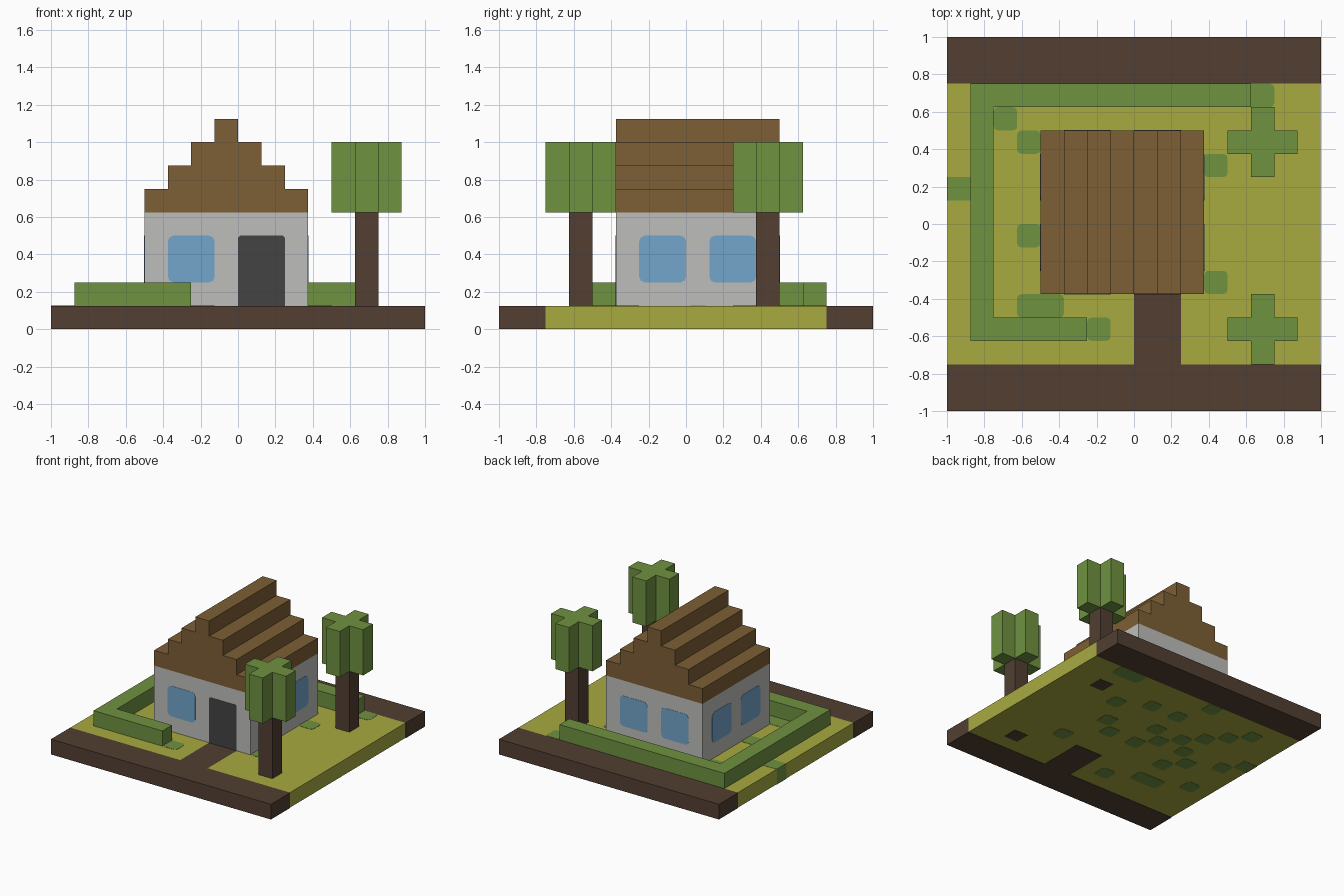
import bpy, bmesh

cube = bpy.data.objects.get("Cube")
if cube:
    bpy.data.objects.remove(cube, do_unlink=True)

U = 0.125    # block size
P = 0.002    # thickness of painted details


def material(name, rgb):
    lin = [(c / 255 / 12.92) if c < 11 else ((c / 255 + 0.055) / 1.055) ** 2.4 for c in rgb]
    m = bpy.data.materials.new(name)
    m.use_nodes = True
    m.diffuse_color = (*lin, 1)
    bsdf = m.node_tree.nodes["Principled BSDF"]
    bsdf.inputs["Base Color"].default_value = (*lin, 1)
    bsdf.inputs["Roughness"].default_value = 0.9
    return m


SOIL = material("soil brown", (82, 63, 50))
ROOF = material("roof brown", (125, 95, 53))
GRASS = material("grass yellow green", (168, 170, 64))
LEAF = material("leaf green", (112, 146, 64))
WALL = material("wall grey", (190, 190, 188))
GLASS = material("window blue", (115, 166, 204))
DOOR = material("door charcoal", (68, 68, 68))


def prism(name, outline, axis, lo, hi, mat):
    """Extrude a 2D outline along an axis from lo to hi."""
    place = {"x": lambda a, b: (lo, a, b),
             "y": lambda a, b: (a, lo, b),
             "z": lambda a, b: (a, b, lo)}[axis]
    bm = bmesh.new()
    face = bm.faces.new([bm.verts.new(place(a, b)) for a, b in outline])
    out = bmesh.ops.extrude_face_region(bm, geom=[face])
    shift = [(hi - lo) if axis == k else 0 for k in "xyz"]
    bmesh.ops.translate(bm, vec=shift,
                        verts=[g for g in out["geom"] if isinstance(g, bmesh.types.BMVert)])
    bmesh.ops.recalc_face_normals(bm, faces=bm.faces)
    mesh = bpy.data.meshes.new(name)
    bm.to_mesh(mesh)
    bm.free()
    mesh.materials.append(mat)
    ob = bpy.data.objects.new(name, mesh)
    bpy.context.collection.objects.link(ob)
    return ob


def rect(a0, a1, b0, b1):
    return [(a0, b0), (a1, b0), (a1, b1), (a0, b1)]


def rounded(a0, a1, b0, b1, r):
    """Rectangle with softly cut corners."""
    pts = []
    k = 0.3 * r
    for a, b, sa, sb, flip in ((a0, b0, 1, 1, 0), (a1, b0, -1, 1, 1),
                               (a1, b1, -1, -1, 0), (a0, b1, 1, -1, 1)):
        corner = [(a, b + sb * r), (a + sa * k, b + sb * k), (a + sa * r, b)]
        pts += corner[::-1] if flip else corner
    return pts


# Ground: soil borders front and back, lawn with a notch for the path
prism("front_soil", [(-1, -1), (1, -1), (1, -.75), (.25, -.75), (.25, -.375),
                     (0, -.375), (0, -.75), (-1, -.75)], "z", 0, U, SOIL)
prism("back_soil", rect(-1, 1, .75, 1), "z", 0, U, SOIL)
E = 1 - P
prism("lawn", [(-E, -.75), (0, -.75), (0, -.375), (.25, -.375), (.25, -.75),
               (E, -.75), (E, .75), (-E, .75)], "z", P, U, GRASS)

# Tufts running through the lawn: block column, block row, length in blocks
tufts = [(-6, 4, 1), (-5, 3, 1), (-8, 1, 1), (-5, -1, 1), (-5, -4, 2), (-2, -5, 1),
         (3, 2, 1), (3, -3, 1), (4, 5, 2), (1, 3, 1), (2, 0, 1), (-1, 3, 1),
         (-2, 5, 1), (-2, 0, 1), (-1, -1, 1), (1, -1, 1), (-3, 1, 1), (-4, 2, 1),
         (-4, 0, 1), (-4, -2, 1), (-7, 0, 1), (-7, -3, 1), (-1, 1, 1)]
for i, j, n in tufts:
    cut = 0.001 if i == -8 else 0.022
    prism("lawn_tuft", rounded(i * U, (i + n) * U, j * U, (j + 1) * U, cut),
          "z", 0, U + P, LEAF)

# Hedge wrapping the back, side and front of the garden
prism("hedge", [(-.25, -.625), (-.25, -.5), (-.75, -.5), (-.75, .625), (.625, .625),
                (.625, .75), (-.875, .75), (-.875, -.625)], "z", U, 2 * U, LEAF)

# House walls
X0, X1, Y0, Y1 = -.5, .375, -.375, .5
prism("house_walls", rect(X0, X1, Y0, Y1), "z", U, .625, WALL)

# Stepped roof profile
right, left = [], []
for s in range(4):
    z = .625 + s * U
    right += [(X1 - s * U, z), (X1 - s * U, z + U)]
    left += [(X0 + s * U, z), (X0 + s * U, z + U)]
prism("stepped_roof", right + left[::-1], "y", Y0, Y1, ROOF)

# Windows and door as thin plates
R = 0.03
prism("front_window", rounded(-.375, -.125, .25, .5, R), "y", Y0 - P, Y0, GLASS)
for a in (-.375, 0):
    prism("back_window", rounded(a, a + .25, .25, .5, R), "y", Y1, Y1 + P, GLASS)
for a in (-.25, .125):
    prism("left_window", rounded(a, a + .25, .25, .5, R), "x", X1, X1 + P, GLASS)
    prism("right_window", rounded(a, a + .25, .25, .5, R), "x", X0 - P, X0, GLASS)
prism("door", [(0, U), (.25, U), (.25, .49), (.24, .5), (.01, .5), (0, .49)],
      "y", Y0 - P, Y0, DOOR)

# Trees: square trunk with a plus-shaped crown
h, w = U / 2, 1.5 * U
plus = [(h, -w), (h, -h), (w, -h), (w, h), (h, h), (h, w),
        (-h, w), (-h, h), (-w, h), (-w, -h), (-h, -h), (-h, -w)]
for cx, cy, side in ((.6875, .4375, "back"), (.6875, -.5625, "front")):
    prism(side + "_tree_trunk", rect(cx - h, cx + h, cy - h, cy + h), "z", 0, .64, SOIL)
    prism(side + "_tree_crown", [(cx + a, cy + b) for a, b in plus], "z", .625, 1, LEAF)
